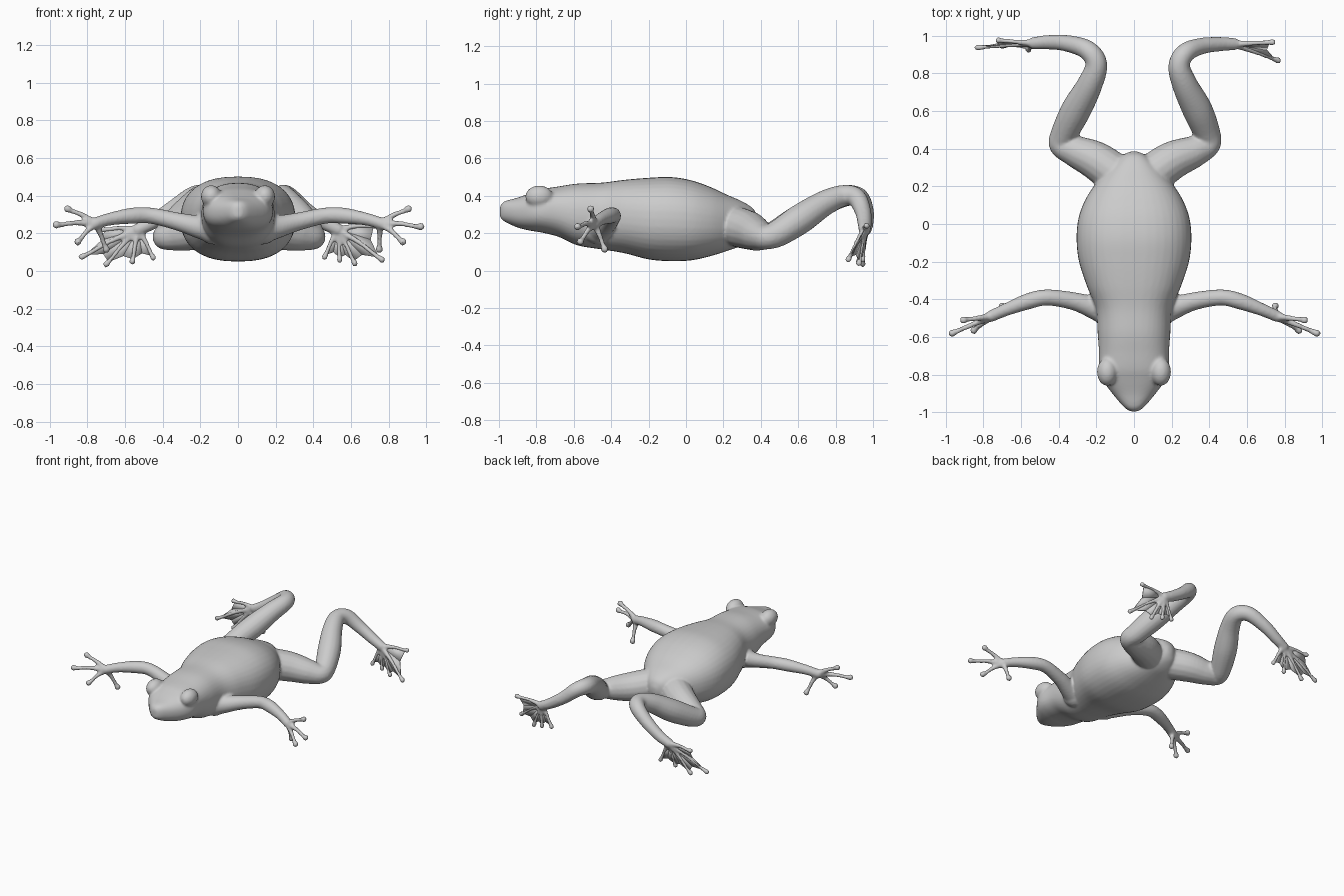
import bpy, bmesh, math
from mathutils import Vector

if "Cube" in bpy.data.objects:
    bpy.data.objects.remove(bpy.data.objects["Cube"])


def spline(stations, steps=6):
    """Catmull-Rom resampling of tuples of any length."""
    s = [Vector(p) for p in stations]
    s = [2 * s[0] - s[1]] + s + [2 * s[-1] - s[-2]]
    out = []
    for i in range(1, len(s) - 2):
        a, b, c, d = s[i - 1:i + 3]
        for k in range(steps):
            t = k / steps
            out.append(.5 * (2 * b + (c - a) * t + (2 * a - 5 * b + 4 * c - d) * t**2
                             + (3 * b - a - 3 * c + d) * t**3))
    return out + [s[-2]]


def loft(bm, rings):
    rows = [[bm.verts.new(p) for p in r] for r in rings]
    n = len(rows[0])
    for a, b in zip(rows, rows[1:]):
        for i in range(n):
            bm.faces.new((a[i], a[(i + 1) % n], b[(i + 1) % n], b[i]))
    bm.faces.new(rows[0][::-1])
    bm.faces.new(rows[-1])


def ball(bm, centre, size):
    verts = bmesh.ops.create_uvsphere(bm, u_segments=20, v_segments=12, radius=1)["verts"]
    for v in verts:
        v.co = Vector(c + s * k for c, s, k in zip(centre, size, v.co))


def tube(bm, stations, sides=16):
    """Round limb through (x, y, z, radius) stations with rounded ends."""
    s = spline(stations)
    pts, rad = [Vector(p[:3]) for p in s], [p[3] for p in s]
    rings, u = [], None
    for i, p in enumerate(pts):
        t = (pts[min(i + 1, len(pts) - 1)] - pts[max(i - 1, 0)]).normalized()
        u = t.orthogonal() if u is None else u - t * u.dot(t)
        u.normalize()
        w = t.cross(u)
        rings.append([p + rad[i] * (u * math.cos(a) + w * math.sin(a))
                      for a in (2 * math.pi * k / sides for k in range(sides))])
    loft(bm, rings)
    for p, r in ((pts[0], rad[0]), (pts[-1], rad[-1])):
        ball(bm, p, (r, r, r))


def digit(bm, base, tip, r, knob):
    """Finger or toe with a swollen tip."""
    b, t = Vector(base), Vector(tip)
    mid = b.lerp(t, .5) + Vector((0, 0, .008))
    tube(bm, [(*b, r * 1.5), (*mid, r), (*b.lerp(t, .85), r * .95), (*t, knob)], 10)


def finish(name, bm):
    bmesh.ops.recalc_face_normals(bm, faces=bm.faces)
    me = bpy.data.meshes.new(name)
    bm.to_mesh(me)
    bm.free()
    me.polygons.foreach_set("use_smooth", [True] * len(me.polygons))
    ob = bpy.data.objects.new(name, me)
    bpy.context.collection.objects.link(ob)
    return ob


skin = bmesh.new()

# head and trunk: y, half width, top, bottom
trunk = [(-.995, .02, .345, .285), (-.97, .055, .37, .262), (-.9, .115, .39, .23),
         (-.83, .165, .415, .213), (-.77, .185, .435, .203), (-.68, .186, .45, .18),
         (-.58, .193, .465, .135), (-.45, .203, .47, .113), (-.33, .25, .485, .093),
         (-.2, .292, .496, .06), (-.08, .305, .5, .05), (.03, .295, .482, .055),
         (.13, .258, .447, .077), (.22, .2, .405, .105), (.3, .135, .37, .135),
         (.36, .07, .33, .18), (.385, .02, .28, .23)]


def signed_pow(v, e):
    return math.copysign(abs(v)**e, v)


rings = []
for y, w, top, low in spline(trunk):
    mid, h = (top + low) / 2, (top - low) / 2
    rings.append([(w * signed_pow(math.cos(a), .82), y, mid + h * signed_pow(math.sin(a), .88))
                  for a in (2 * math.pi * k / 40 for k in range(40))])
loft(skin, rings)

# eyes
for s in (-1, 1):
    ball(skin, (s * .142, -.785, .395), (.055, .075, .06))

# arms and fingers
fingertips = {1: [(.905, -.51, .33), (.97, -.58, .235), (.875, -.565, .155), (.75, -.435, .115)],
              -1: [(-.905, -.51, .33), (-.965, -.58, .245), (-.85, -.565, .155), (-.70, -.435, .115)]}
for s, tips in fingertips.items():
    tube(skin, [(s * x, y, z, r) for x, y, z, r in [
        (.13, -.47, .225, .085), (.21, -.445, .235, .062), (.32, -.41, .262, .048),
        (.46, -.39, .293, .043), (.56, -.41, .293, .043), (.68, -.455, .275, .034),
        (.76, -.49, .252, .031)]])
    for tip in tips:
        digit(skin, (s * .755, -.49, .25), tip, .015, .021)

# hind legs
legs = {1: [(.08, .25, .24, .11), (.2, .335, .215, .103), (.32, .385, .19, .085),
            (.395, .425, .178, .066), (.385, .49, .198, .072), (.335, .61, .275, .08),
            (.27, .74, .36, .068), (.24, .84, .4, .058), (.275, .91, .39, .052),
            (.36, .945, .32, .044), (.46, .955, .255, .038), (.53, .955, .22, .033)],
        -1: [(-.08, .25, .24, .11), (-.2, .335, .215, .103), (-.31, .385, .19, .085),
             (-.385, .42, .178, .066), (-.37, .48, .198, .072), (-.305, .61, .275, .08),
             (-.235, .74, .36, .068), (-.2, .85, .4, .058), (-.25, .925, .39, .052),
             (-.36, .96, .32, .044), (-.46, .965, .255, .038), (-.53, .96, .22, .033)]}
toetips = {1: [(.735, .965, .24), (.765, .868, .06), (.62, .925, .04), (.54, .945, .06), (.46, .945, .075)],
           -1: [(-.72, .975, .22), (-.83, .937, .075), (-.70, .945, .035), (-.56, .925, .05), (-.45, .945, .07)]}
webs = bmesh.new()
for s in (1, -1):
    tube(skin, legs[s])
    root = Vector(legs[s][-1][:3])
    for tip in toetips[s]:
        digit(skin, root, tip, .0135, .018)
    # webbing between neighbouring toes
    for a, b in zip(toetips[s], toetips[s][1:]):
        a, b = root.lerp(Vector(a), .93), root.lerp(Vector(b), .93)
        mid = root.lerp((a + b) / 2, .85)
        webs.faces.new([webs.verts.new(p) for p in (root, a, mid)])
        webs.faces.new([webs.verts.new(p) for p in (root, mid, b)])

# fuse the body parts into one soft skin
frog = finish("frog_body", skin)
fuse = frog.modifiers.new("fuse", "REMESH")
fuse.mode = "VOXEL"
fuse.voxel_size = .009
fuse.use_smooth_shade = True
soften = frog.modifiers.new("soften", "SMOOTH")
soften.factor = .5
soften.iterations = 5

web = finish("foot_webs", webs)
thick = web.modifiers.new("thickness", "SOLIDIFY")
thick.thickness = .006
thick.offset = 0
